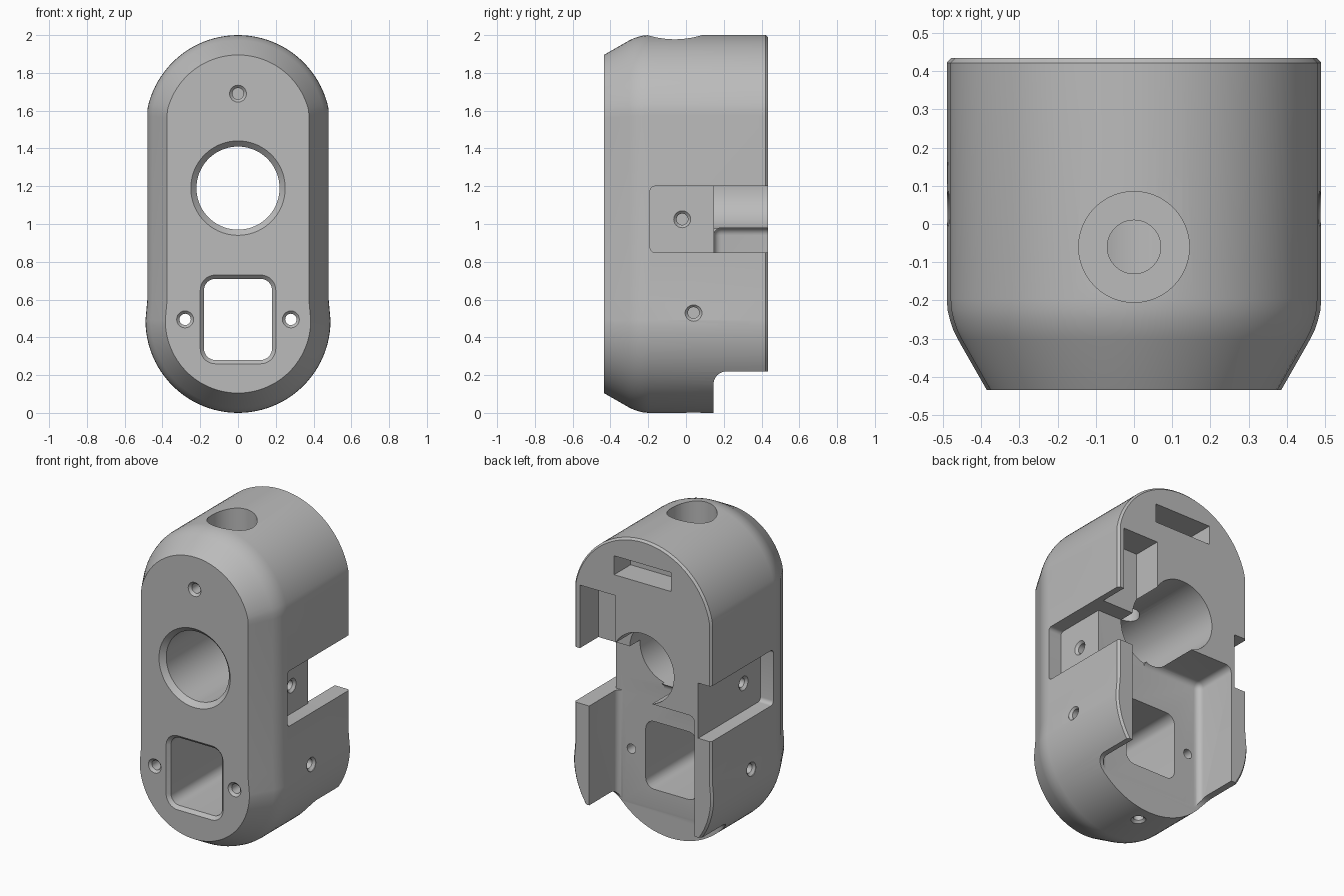
import bpy, bmesh
from math import sin, cos, pi, radians

cube = bpy.data.objects.get("Cube")
if cube:
    bpy.data.objects.remove(cube, do_unlink=True)

grey = bpy.data.materials.new("plain_grey")
grey.use_nodes = True
colour = (0.5, 0.5, 0.5, 1)
grey.diffuse_color = colour
grey.node_tree.nodes["Principled BSDF"].inputs["Base Color"].default_value = colour

PLACE = {"x": lambda a, b, t: (t, a, b),
         "y": lambda a, b, t: (a, t, b),
         "z": lambda a, b, t: (a, b, t)}


def add_object(name, bm):
    bmesh.ops.recalc_face_normals(bm, faces=bm.faces)
    mesh = bpy.data.meshes.new(name)
    bm.to_mesh(mesh)
    bm.free()
    mesh.materials.append(grey)
    obj = bpy.data.objects.new(name, mesh)
    bpy.context.scene.collection.objects.link(obj)
    return obj


def loft(name, axis, sections):
    """Closed solid through matching outlines given as (position, points)."""
    bm = bmesh.new()
    rings = [[bm.verts.new(PLACE[axis](a, b, t)) for a, b in pts]
             for t, pts in sections]
    n = len(rings[0])
    for r0, r1 in zip(rings, rings[1:]):
        for i in range(n):
            j = (i + 1) % n
            bm.faces.new((r0[i], r0[j], r1[j], r1[i]))
    bm.faces.new(rings[0])
    bm.faces.new(rings[-1])
    return add_object(name, bm)


def circle(a, b, r, n=48):
    return [(a + r * cos(2 * pi * i / n), b + r * sin(2 * pi * i / n)) for i in range(n)]


def rounded_rect(a, b, half_a, half_b, r, n=8):
    pts = []
    for q, (sa, sb) in enumerate([(1, 1), (-1, 1), (-1, -1), (1, -1)]):
        for i in range(n + 1):
            ang = (q + i / n) * pi / 2
            pts.append((a + sa * (half_a - r) + r * cos(ang),
                        b + sb * (half_b - r) + r * sin(ang)))
    return pts


def capsule(inset, n=48):
    """Body outline: two half circles, sides pulled in slightly."""
    r, side = 0.49 - inset, 0.48 - inset
    pts = [(max(-side, min(side, r * cos(pi * i / n))), 1.51 + r * sin(pi * i / n))
           for i in range(n + 1)]
    pts += [(-side, 0.6)]
    pts += [(-r * cos(pi * i / n), 0.49 - r * sin(pi * i / n)) for i in range(n + 1)]
    return pts + [(side, 0.6)]


def box(name, low, high, round_r=0.0, along=None):
    """Box between two corners; rounds every edge, or only those along one axis."""
    bm = bmesh.new()
    bmesh.ops.create_cube(bm, size=1)
    for v in bm.verts:
        v.co = [h if c > 0 else l for c, l, h in zip(v.co, low, high)]
    if round_r:
        edges = [e for e in bm.edges if along is None or
                 abs((e.verts[0].co - e.verts[1].co)["xyz".index(along)]) > 1e-4]
        bmesh.ops.bevel(bm, geom=edges, offset=round_r, segments=6,
                        profile=0.5, affect="EDGES")
    return add_object(name, bm)


def screw_hole(name, axis, a, b, mouth, end, r=0.03, lip=0.015):
    """Blind or through hole with a small countersink at its mouth."""
    d = 1 if end > mouth else -1
    return loft(name, axis, [(mouth - 0.03 * d, circle(a, b, r + lip, 24)),
                             (mouth, circle(a, b, r + lip, 24)),
                             (mouth + lip * d, circle(a, b, r, 24)),
                             (end, circle(a, b, r, 24))])


FRONT, BACK, FLOOR = -0.435, 0.435, 0.147

# Body shell with sloped, softly rounded front rim
profile = [(FRONT, 0.105), (-0.3, 0.028), (-0.275, 0.016), (-0.25, 0.008),
           (-0.225, 0.002), (-0.195, 0), (0.422, 0), (BACK, 0.012)]
body = loft("housing_body", "y", [(y, capsule(inset)) for y, inset in profile])

cutters = []

# Main bore and rounded window, both chamfered at the front
cutters.append(loft("main_bore", "y", [
    (FRONT - 0.03, circle(0, 1.19, 0.25, 72)), (FRONT, circle(0, 1.19, 0.25, 72)),
    (FRONT + 0.03, circle(0, 1.19, 0.22, 72)), (0.6, circle(0, 1.19, 0.22, 72))]))
cutters.append(loft("window", "y", [
    (FRONT - 0.03, rounded_rect(0, 0.495, 0.2, 0.235, 0.08)),
    (FRONT, rounded_rect(0, 0.495, 0.2, 0.235, 0.08)),
    (FRONT + 0.02, rounded_rect(0, 0.495, 0.18, 0.215, 0.06)),
    (0.3, rounded_rect(0, 0.495, 0.18, 0.215, 0.06))]))

# Rear cavity, open bottom and the open notch on one side
cutters.append(box("rear_cavity", (-0.365, FLOOR, -0.4), (0.375, 0.8, 0.98), 0.04))
cutters.append(box("bottom_cutout", (-0.8, 0.145, -0.5), (0.8, 0.9, 0.22), 0.07))
cutters.append(box("open_notch", (0.05, FLOOR, 0.85), (0.8, 0.8, 1.2)))

# Side pockets that run out through the back
for side, label in ((1, "left"), (-1, "right")):
    xs = sorted((side * 0.39, side * 0.7))
    cutters.append(box(label + "_pocket", (xs[0], -0.19, 0.85), (xs[1], 0.8, 1.2),
                       0.025, "x"))

# Slots in the back face
cutters.append(box("top_slot", (-0.2, 0.27, 1.73), (0.2, 0.6, 1.85)))
cutters.append(box("side_slot", (0.19, 0.25, 1.1), (0.44, 0.6, 1.6)))

# Stepped hole in the top, reaching the main bore
cutters.append(loft("top_counterbore", "z", [(t, circle(0, -0.06, 0.145))
                                             for t in (1.8, 2.1)]))
cutters.append(loft("top_passage", "z", [(t, circle(0, -0.06, 0.07))
                                         for t in (1.2, 1.9)]))

# Screw holes
cutters.append(screw_hole("upper_front_screw", "y", 0, 1.69, FRONT, -0.2))
cutters.append(screw_hole("bottom_screw", "z", 0, 0.04, 0.0, 0.15))
for side in (1, -1):
    cutters.append(screw_hole("lower_front_screw", "y", side * 0.28, 0.495, FRONT, 0.3))
    cutters.append(screw_hole("side_screw", "x", 0.04, 0.53, side * 0.486, side * 0.25))
    cutters.append(screw_hole("pocket_screw", "x", -0.02, 1.025, side * 0.39, side * 0.27))

# Carve everything out of the body
for cutter in cutters:
    mod = body.modifiers.new(cutter.name, "BOOLEAN")
    mod.operation = "DIFFERENCE"
    mod.solver = "EXACT"
    mod.object = cutter
    cutter.hide_render = True
bpy.context.view_layer.update()
carved = bpy.data.meshes.new_from_object(
    body.evaluated_get(bpy.context.evaluated_depsgraph_get()))
body.modifiers.clear()
body.data = carved
for cutter in cutters:
    bpy.data.objects.remove(cutter, do_unlink=True)
carved.materials.clear()
carved.materials.append(grey)
for poly in carved.polygons:
    poly.material_index = 0

# Smooth shading with crisp edges
bpy.ops.object.select_all(action="DESELECT")
body.select_set(True)
bpy.context.view_layer.objects.active = body
bpy.ops.object.shade_smooth_by_angle(angle=radians(25))
